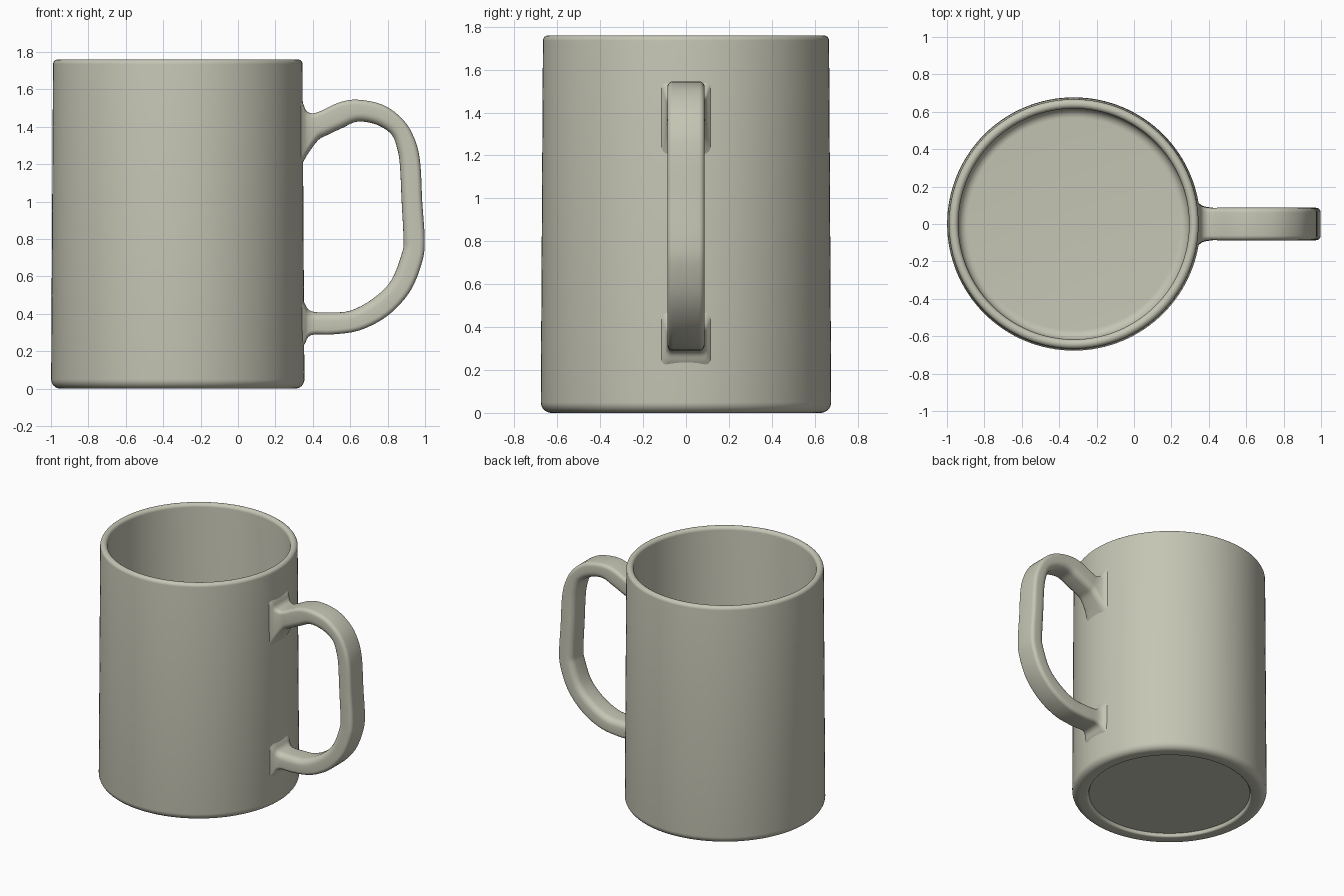
import bpy, bmesh, math
from mathutils import Vector

if "Cube" in bpy.data.objects:
    bpy.data.objects.remove(bpy.data.objects["Cube"])

CX = -0.322   # axis of the cup body

mat = bpy.data.materials.new("warm grey ceramic")
mat.diffuse_color = (0.56, 0.56, 0.46, 1)
mat.use_nodes = True
mat.node_tree.nodes["Principled BSDF"].inputs["Base Color"].default_value = mat.diffuse_color


def arc(cx, cz, r, a0, a1, n):
    """Points of a rounded profile corner, angles in degrees."""
    return [(cx + r * math.cos(math.radians(a0 + (a1 - a0) * i / n)),
             cz + r * math.sin(math.radians(a0 + (a1 - a0) * i / n))) for i in range(n + 1)]


def finish(name, bm):
    bmesh.ops.recalc_face_normals(bm, faces=bm.faces)
    me = bpy.data.meshes.new(name)
    bm.to_mesh(me)
    bm.free()
    me.materials.append(mat)
    ob = bpy.data.objects.new(name, me)
    bpy.context.collection.objects.link(ob)
    bpy.ops.object.select_all(action='DESELECT')
    ob.select_set(True)
    bpy.context.view_layer.objects.active = ob
    bpy.ops.object.shade_smooth_by_angle(angle=math.radians(40))
    return ob


def loft(bm, rings):
    """Skin closed rings of equal point count and cap both ends."""
    vs = [[bm.verts.new(p) for p in r] for r in rings]
    n = len(vs[0])
    for a, b in zip(vs, vs[1:]):
        for j in range(n):
            k = (j + 1) % n
            bm.faces.new((a[j], a[k], b[k], b[j]))
    bm.faces.new(vs[0])
    bm.faces.new(vs[-1])


# Cup body: underside recess, rounded foot, wall, rounded rim, inside, floor
profile = [(0.56, 0.025)]
profile += arc(0.58, 0.015, 0.015, 180, 270, 4)
profile += arc(0.627, 0.05, 0.05, -90, 0, 8)
profile += arc(0.642, 1.735, 0.025, 0, 90, 6)
profile += arc(0.642, 1.735, 0.025, 90, 180, 6)[1:]
profile += arc(0.567, 0.13, 0.05, 0, -90, 8)
SEG = 128
bm = bmesh.new()
loft(bm, [[(CX + r * math.cos(2 * math.pi * i / SEG), r * math.sin(2 * math.pi * i / SEG), z)
           for i in range(SEG)] for r, z in profile])
finish("cup_body", bm)

# Handle stations: outer x, outer z, inner x, inner z, half width
stations = [
    (0.325, 1.56, 0.325, 1.17, 0.125), (0.348, 1.525, 0.350, 1.215, 0.105),
    (0.365, 1.487, 0.38, 1.265, 0.094), (0.40, 1.472, 0.43, 1.33, 0.087),
    (0.45, 1.488, 0.475, 1.355, 0.087), (0.54, 1.53, 0.56, 1.395, 0.087),
    (0.64, 1.545, 0.64, 1.428, 0.087), (0.78, 1.515, 0.74, 1.412, 0.087),
    (0.89, 1.43, 0.82, 1.36, 0.087), (0.95, 1.32, 0.852, 1.28, 0.087),
    (0.975, 1.20, 0.866, 1.19, 0.087), (0.985, 1.0, 0.875, 1.0, 0.087),
    (0.998, 0.80, 0.885, 0.80, 0.087), (0.985, 0.68, 0.878, 0.73, 0.087),
    (0.92, 0.52, 0.82, 0.58, 0.087), (0.80, 0.39, 0.72, 0.48, 0.087),
    (0.65, 0.312, 0.60, 0.417, 0.087), (0.50, 0.29, 0.49, 0.408, 0.087),
    (0.41, 0.29, 0.41, 0.41, 0.087), (0.375, 0.275, 0.375, 0.425, 0.093),
    (0.357, 0.24, 0.357, 0.455, 0.104), (0.33, 0.20, 0.33, 0.50, 0.125)]


def catmull(p, steps):
    """Smooth interpolation through all stations."""
    out = []
    for i in range(len(p) - 1):
        a, b, c, d = p[max(i - 1, 0)], p[i], p[i + 1], p[min(i + 2, len(p) - 1)]
        for s in range(steps):
            t = s / steps
            out.append(tuple(0.5 * (2 * q + (r - o) * t + (2 * o - 5 * q + 4 * r - u) * t * t
                                    + (3 * q - o - 3 * r + u) * t ** 3)
                             for o, q, r, u in zip(a, b, c, d)))
    return out + [p[-1]]


def section(ox, oz, ix, iz, w):
    """Rounded rectangle: small radius outside, larger radius inside."""
    o, i = Vector((ox, 0, oz)), Vector((ix, 0, iz))
    mid, h = (o + i) / 2, (o - i).length / 2
    axis = (o - i).normalized()
    ro, ri = 0.026, 0.045
    pts = (arc(w - ro, h - ro, ro, 0, 90, 5) + arc(ro - w, h - ro, ro, 90, 180, 5)
           + arc(ri - w, ri - h, ri, 180, 270, 5) + arc(w - ri, ri - h, ri, 270, 360, 5))
    return [mid + axis * v + Vector((0, u, 0)) for u, v in pts]


bm = bmesh.new()
loft(bm, [section(*s) for s in catmull(stations, 4)])
finish("handle", bm)
